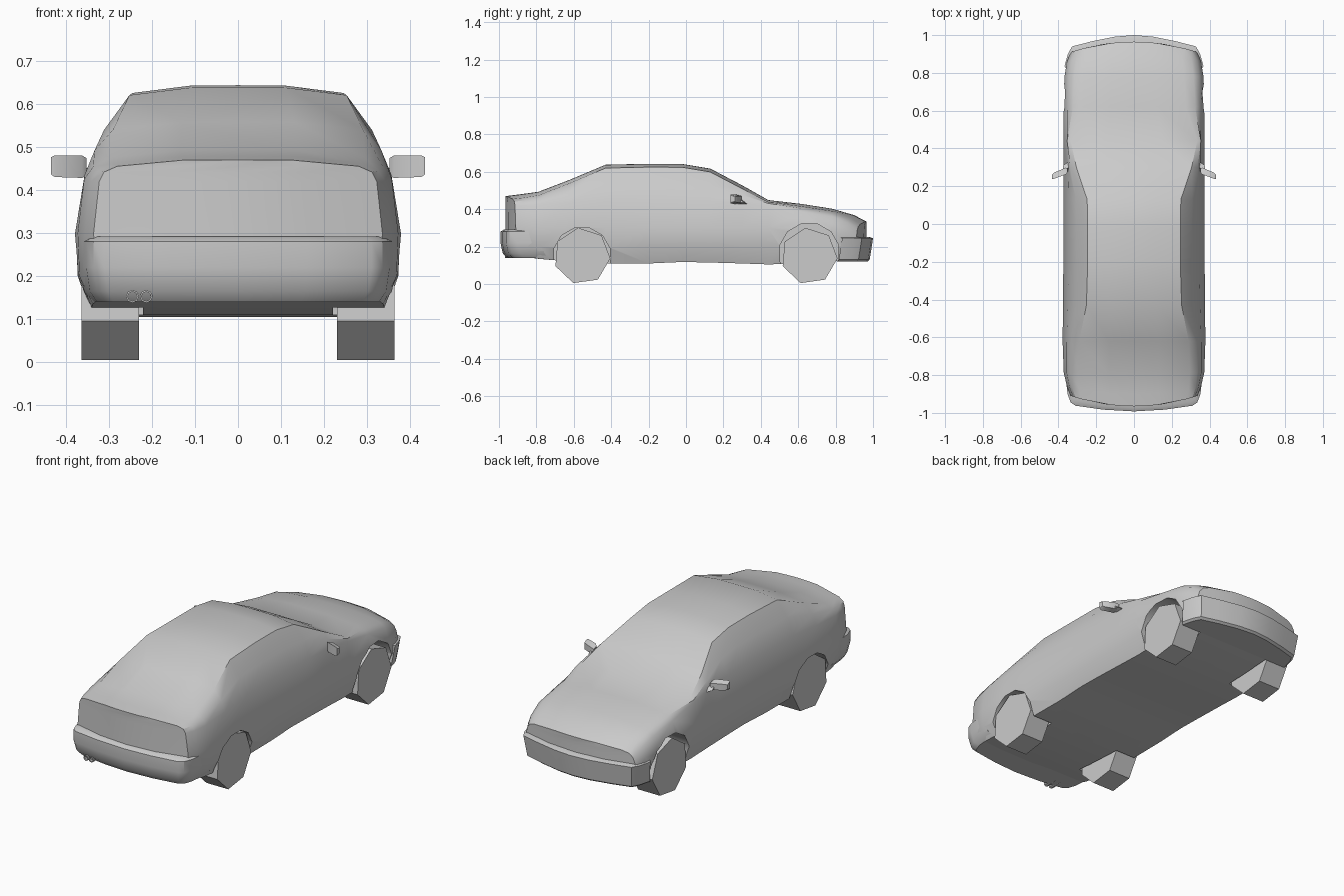
import bpy, bmesh, math
from mathutils import Vector

if "Cube" in bpy.data.objects:
    bpy.data.objects.remove(bpy.data.objects["Cube"])

GREY = (0.6, 0.6, 0.6, 1)
paint = bpy.data.materials.new("plain grey")
paint.use_nodes = True
paint.diffuse_color = GREY
paint.node_tree.nodes["Principled BSDF"].inputs["Base Color"].default_value = GREY


def finish(bm, name):
    """Turn a bmesh into a named, painted object."""
    bmesh.ops.remove_doubles(bm, verts=bm.verts, dist=0.0005)
    bmesh.ops.recalc_face_normals(bm, faces=bm.faces)
    mesh = bpy.data.meshes.new(name)
    bm.to_mesh(mesh)
    bm.free()
    mesh.materials.append(paint)
    ob = bpy.data.objects.new(name, mesh)
    bpy.context.collection.objects.link(ob)
    return ob


def smooth(ob, degrees):
    bpy.ops.object.select_all(action='DESELECT')
    ob.select_set(True)
    bpy.context.view_layer.objects.active = ob
    bpy.ops.object.shade_smooth_by_angle(angle=math.radians(degrees))


def loft(rings, name, closed=True, caps=False):
    """Skin a list of equally long point rings."""
    bm = bmesh.new()
    rows = [[bm.verts.new(p) for p in ring] for ring in rings]
    n = len(rows[0])
    for a, b in zip(rows, rows[1:]):
        for i in range(n if closed else n - 1):
            j = (i + 1) % n
            bm.faces.new((a[i], a[j], b[j], b[i]))
    if caps:
        bm.faces.new(rows[0])
        bm.faces.new(rows[-1])
    return finish(bm, name)


def prism(name, outline, x0, x1):
    """Extrude a (y, z) outline along x."""
    return loft([[(x, y, z) for y, z in outline] for x in (x0, x1)], name, caps=True)


def polygon(cy, cz, ry, rz, sides, start):
    angles = [math.radians(start) + math.tau * i / sides for i in range(sides)]
    return [(cy + ry * math.cos(a), cz + rz * math.sin(a)) for a in angles]


# Body stations: y, bottom z, widest x, belt x, belt z, top edge x, top z
STATIONS = [
    (-.965, .15, .335, .322, .42, .28, .47),
    (-.90, .15, .355, .342, .42, .29, .478),
    (-.79, .135, .372, .357, .425, .295, .493),
    (-.62, .12, .378, .356, .435, .29, .558),
    (-.43, .11, .376, .350, .45, .252, .638),
    (-.20, .11, .374, .346, .45, .245, .643),
    (-.02, .118, .374, .346, .45, .245, .642),
    (.13, .115, .374, .347, .445, .248, .617),
    (.30, .11, .373, .350, .435, .305, .528),
    (.44, .105, .373, .354, .415, .335, .449),
    (.62, .11, .374, .352, .385, .275, .428),
    (.78, .12, .368, .346, .36, .265, .403),
    (.90, .13, .355, .335, .325, .255, .368),
    (.965, .14, .335, .32, .285, .265, .334),
]


def section(y, zb, xw, xb, zbelt, xt, zt, squeeze=1):
    """Full ring at one station; the car's ends bow outwards in plan."""
    drop = min(.018, (zt - zbelt) * .3)
    half = [(0, zb), (xw - .035, zb), (xw - .004, .2), (xw, min(.3, zbelt - .05)),
            (xb, zbelt), ((xb + xt) / 2 + .01, (zbelt + zt - drop) / 2 + .004),
            (xt, zt - drop), (xt * .45, zt - drop * .05), (0, zt)]
    ring = half + [(-x, z) for x, z in half[-2:0:-1]]
    pts = []
    for x, z in ring:
        x *= squeeze
        bow = .055 * (x / .34) ** 2 * max(0, (abs(y) - .78) / .18)
        pts.append((x, y - math.copysign(bow, y), z))
    return pts


rings = [section(*STATIONS[0], squeeze=s) for s in (0, .5)]
rings += [section(*s) for s in STATIONS]
rings += [section(*STATIONS[-1], squeeze=s) for s in (.5, 0)]
body = loft(rings, "body")

# Wheels and wheel arches
AXLES = (("rear", -.556, .15, .155), ("front", .659, .165, .163))
for label, y, arch_z, arch_r in AXLES:
    for side, s in (("left", 1), ("right", -1)):
        arch = prism("arch_cutter", polygon(y, arch_z, arch_r, arch_r, 12, 15), s * .22, s * .5)
        arch.hide_render = True
        cut = body.modifiers.new("arch", 'BOOLEAN')
        cut.operation, cut.solver, cut.object = 'DIFFERENCE', 'EXACT', arch
        bpy.context.view_layer.objects.active = body
        bpy.ops.object.modifier_apply(modifier=cut.name)
        bpy.data.objects.remove(arch)
        # Seven-sided wheel
        prism(f"{label}_{side}_wheel", polygon(y, .15, .152, .152, 7, 98), s * .23, s * .363)
smooth(body, 35)


def bumper(name, outline, levels):
    """Solid band following a plan outline; levels are (z, inset)."""
    path = outline + [(-x, y) for x, y in outline[-2::-1]]
    end = math.copysign(1, outline[-1][1])
    rings = [[(x * (1 - d * 2), y - end * d, z) for x, y in path] for z, d in levels]
    ob = loft(rings, name, caps=True)
    smooth(ob, 35)


bumper("rear_bumper",
       [(.366, -.77), (.352, -.90), (.335, -.945), (.31, -.962), (.16, -.983), (0, -.992)],
       [(.14, .035), (.165, .012), (.22, 0), (.28, 0), (.292, .02)])
bumper("front_bumper",
       [(.368, .835), (.35, .90), (.328, .94), (.22, .968), (.1, .992), (0, 1.0)],
       [(.12, .03), (.13, .018), (.18, .01), (.245, 0), (.252, .02)])

# Door mirrors with a short foot
for side, s in (("left", 1), ("right", -1)):
    mirror_rings = []
    for x, y, t, z0, z1 in ((.352, .285, .012, .432, .474), (.362, .28, .018, .428, .48),
                            (.425, .255, .016, .43, .48), (.434, .25, .011, .436, .476)):
        mirror_rings.append([(s * x, y - t, z0), (s * x, y + t, z0 + .006),
                             (s * x, y + t, z1 - .01), (s * x, y - t, z1)])
    smooth(loft(mirror_rings, f"{side}_mirror", caps=True), 40)
    foot = [[(s * x, y - .02, z - .008), (s * x, y + .03, z - .008), (s * x, y, z + .014)]
            for x, y, z in ((.33, .31, .43), (.375, .28, .445))]
    loft(foot, f"{side}_mirror_foot", caps=True)

# Twin exhaust tips
for i, x in enumerate((-.245, -.213)):
    tip = loft([[(x + a, y, .153 + b) for a, b in polygon(0, 0, r, r, 8, 0)]
                for y, r in ((-.89, .014), (-.968, .015), (-.968, .011), (-.93, .011))],
               f"exhaust_tip_{i + 1}", caps=True)
    smooth(tip, 40)
